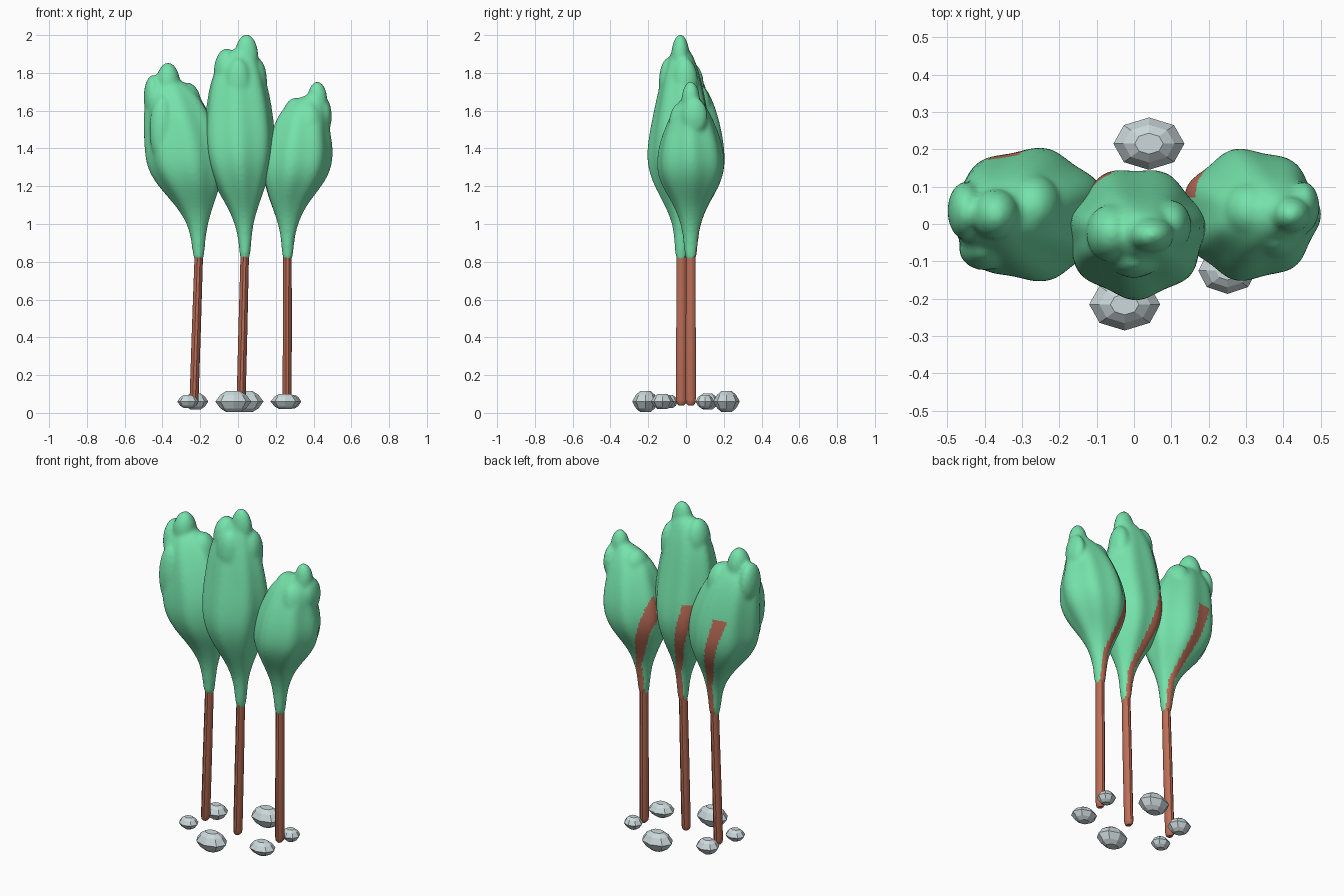
import bpy, bmesh, math
from mathutils import Matrix, Vector

cube = bpy.data.objects.get("Cube")
if cube:
    bpy.data.objects.remove(cube, do_unlink=True)


def make_material(name, rgb):
    linear = [((c + 0.055) / 1.055) ** 2.4 for c in rgb] + [1.0]
    mat = bpy.data.materials.new(name)
    mat.use_nodes = True
    mat.diffuse_color = linear
    shader = mat.node_tree.nodes["Principled BSDF"]
    shader.inputs["Base Color"].default_value = linear
    shader.inputs["Roughness"].default_value = 0.8
    return mat


LEAF = make_material("leaf green", (0.46, 0.89, 0.67))
BARK = make_material("reddish bark", (0.74, 0.43, 0.34))
STONE = make_material("pale grey stone", (0.80, 0.85, 0.86))


def add_object(name, bm, *materials):
    bmesh.ops.recalc_face_normals(bm, faces=bm.faces)
    mesh = bpy.data.meshes.new(name)
    bm.to_mesh(mesh)
    bm.free()
    for mat in materials:
        mesh.materials.append(mat)
    obj = bpy.data.objects.new(name, mesh)
    bpy.context.collection.objects.link(obj)
    return obj


def smooth(obj):
    for poly in obj.data.polygons:
        poly.use_smooth = True


def loft(bm, rings):
    """Join rings of equal length and cap both ends."""
    loops = [[bm.verts.new(p) for p in ring] for ring in rings]
    count = len(loops[0])
    for low, high in zip(loops, loops[1:]):
        for i in range(count):
            j = (i + 1) % count
            bm.faces.new((low[i], low[j], high[j], high[i]))
    bm.faces.new(loops[0][::-1])
    bm.faces.new(loops[-1])


def ellipse(cx, cy, z, rx, ry, sides, ripple=0.0, phase=0.0):
    points = []
    for i in range(sides):
        a = math.tau * i / sides
        r = 1 + ripple * math.cos(7 * a + phase)
        points.append((cx + rx * r * math.cos(a), cy + ry * r * math.sin(a), z))
    return points


# Crown: rippled loft and rounded lobes fused into one soft volume
def build_crown(name, trunk_x, y, rows, lobes, phase):
    bm = bmesh.new()
    rings = []
    for z, left, right, depth in rows:
        ripple = 0.045 if depth > 0.1 else 0.02
        rings.append(ellipse((left + right) / 2, y, z, (right - left) / 2, depth,
                             40, ripple, phase + 2 * z))
    loft(bm, rings)
    bmesh.ops.recalc_face_normals(bm, faces=bm.faces)
    for x, dy, z, rx, ry, rz in lobes:
        place = Matrix.LocRotScale(Vector((x, y + dy, z)), None, Vector((rx, ry, rz)))
        bmesh.ops.create_uvsphere(bm, u_segments=20, v_segments=14, radius=1, matrix=place)
    obj = add_object(name, bm, LEAF, BARK)

    sub = obj.modifiers.new("round", "SUBSURF")
    sub.levels = 2
    fuse = obj.modifiers.new("fuse", "REMESH")
    fuse.mode = "VOXEL"
    fuse.voxel_size = 0.011
    soften = obj.modifiers.new("soften", "SMOOTH")
    soften.factor = 0.5
    soften.iterations = 5
    bpy.context.view_layer.update()
    graph = bpy.context.evaluated_depsgraph_get()
    fused = bpy.data.meshes.new_from_object(obj.evaluated_get(graph))
    obj.modifiers.clear()
    obj.data = fused
    fused.name = name
    fused.materials.clear()
    fused.materials.append(LEAF)
    fused.materials.append(BARK)

    # Exposed bark strip that leans sideways up the back
    for poly in fused.polygons:
        c = poly.center
        climb = min(max((c.z - 1.0) / 0.45, 0), 1)
        path = trunk_x - 0.14 * climb
        half = 0.018 + 0.022 * climb
        on_back = c.y > y + 0.01 and poly.normal.y > 0.1
        poly.material_index = int(on_back and c.z < 1.47 and abs(c.x - path) < half)
    smooth(obj)


# Trunk: slim leaning pole with a rounded foot
def build_trunk(name, foot_x, top_x, y):
    bm = bmesh.new()
    rings = []
    for z, r in ((0.04, 0.015), (0.05, 0.025), (0.07, 0.028), (0.45, 0.028), (0.9, 0.026)):
        x = foot_x + (top_x - foot_x) * z / 0.85
        rings.append(ellipse(x, y, z, r * 0.85, r, 10))
    loft(bm, rings)
    obj = add_object(name, bm, BARK)
    smooth(obj)
    bpy.ops.object.select_all(action="DESELECT")
    obj.select_set(True)
    bpy.context.view_layer.objects.active = obj
    bpy.ops.object.shade_smooth_by_angle(angle=math.radians(40))


# Stone: faceted, flattened pebble
def build_stone(name, x, y, width, depth, height):
    bm = bmesh.new()
    z = 0.06
    levels = ((-1, 0.4), (-0.65, 0.72), (0, 1), (0.65, 0.72), (1, 0.4))
    loft(bm, [ellipse(x, y, z + k * height, width * s, depth * s, 8) for k, s in levels])
    add_object(name, bm, STONE)


# Crown outlines: height, left edge, right edge, half depth
right_side_rows = (
    (0.79, -0.235, -0.18, 0.03), (0.9, -0.245, -0.175, 0.037), (1.0, -0.265, -0.16, 0.05),
    (1.1, -0.33, -0.13, 0.09), (1.2, -0.42, -0.09, 0.15), (1.3, -0.48, -0.075, 0.18),
    (1.42, -0.49, -0.08, 0.175), (1.55, -0.495, -0.13, 0.15), (1.66, -0.49, -0.19, 0.115),
    (1.73, -0.45, -0.25, 0.075), (1.77, -0.40, -0.32, 0.03))
middle_rows = (
    (0.79, 0.01, 0.062, 0.03), (0.9, 0.005, 0.07, 0.036), (1.0, -0.015, 0.08, 0.045),
    (1.1, -0.06, 0.11, 0.085), (1.2, -0.12, 0.145, 0.14), (1.32, -0.17, 0.18, 0.18),
    (1.45, -0.185, 0.195, 0.17), (1.6, -0.17, 0.18, 0.14), (1.75, -0.15, 0.15, 0.11),
    (1.87, -0.1, 0.11, 0.075), (1.94, -0.01, 0.08, 0.035))
left_side_rows = (
    (0.79, 0.235, 0.29, 0.03), (0.9, 0.23, 0.295, 0.037), (1.0, 0.215, 0.315, 0.05),
    (1.1, 0.175, 0.36, 0.09), (1.2, 0.14, 0.44, 0.15), (1.29, 0.125, 0.49, 0.18),
    (1.4, 0.14, 0.5, 0.17), (1.5, 0.18, 0.48, 0.14), (1.6, 0.22, 0.48, 0.095),
    (1.65, 0.29, 0.46, 0.06), (1.69, 0.37, 0.44, 0.03))

# Lobes: x, offset in y, z, then three radii
right_side_lobes = (
    (-0.37, 0, 1.74, 0.065, 0.07, 0.115), (-0.45, 0.01, 1.67, 0.05, 0.08, 0.12),
    (-0.27, 0.02, 1.62, 0.08, 0.09, 0.13), (-0.40, -0.09, 1.5, 0.07, 0.06, 0.18))
middle_lobes = (
    (0.045, -0.005, 1.88, 0.065, 0.05, 0.125), (-0.06, 0, 1.8, 0.07, 0.08, 0.13),
    (0.1, 0.02, 1.75, 0.055, 0.07, 0.13), (0, -0.07, 1.74, 0.07, 0.05, 0.14))
left_side_lobes = (
    (0.42, 0, 1.65, 0.055, 0.05, 0.105), (0.31, 0.01, 1.57, 0.075, 0.08, 0.1),
    (0.455, 0.02, 1.57, 0.042, 0.07, 0.1), (0.38, -0.06, 1.5, 0.07, 0.06, 0.14))

trees = (
    ("right", -0.235, -0.207, 0.025, right_side_rows, right_side_lobes, 0.4),
    ("middle", 0.015, 0.036, -0.025, middle_rows, middle_lobes, 2.0),
    ("left", 0.26, 0.262, 0.025, left_side_rows, left_side_lobes, 3.5))
for side, foot_x, top_x, y, rows, lobes, phase in trees:
    build_trunk(side + "_trunk", foot_x, top_x, y)
    build_crown(side + "_crown", top_x, y, rows, lobes, phase)

stones = (
    ("middle_back_stone", 0.04, 0.215, 0.095, 0.07, 0.055),
    ("middle_front_stone", -0.025, -0.215, 0.095, 0.07, 0.055),
    ("left_front_stone", 0.25, -0.125, 0.078, 0.062, 0.04),
    ("left_back_stone", 0.28, 0.1, 0.055, 0.05, 0.036),
    ("right_front_stone", -0.265, -0.09, 0.057, 0.05, 0.034),
    ("right_back_stone", -0.225, 0.115, 0.068, 0.06, 0.042))
for stone in stones:
    build_stone(*stone)
